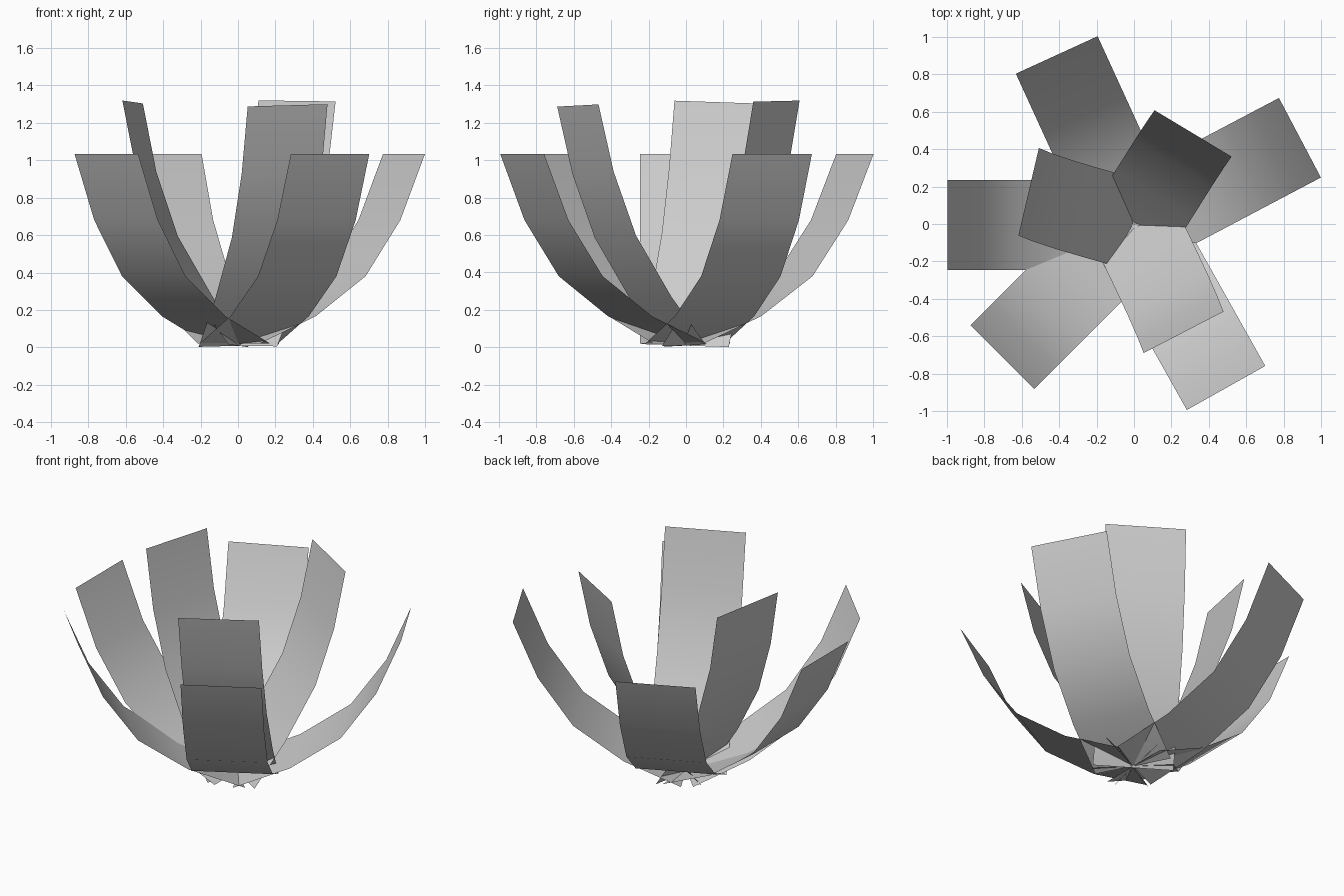
import bpy, bmesh
from math import radians
from mathutils import Matrix

if "Cube" in bpy.data.objects:
    bpy.data.objects.remove(bpy.data.objects["Cube"])

WIDTH = 0.48
CENTRE = (0.003, -0.005)

# Petal side profiles: (distance from centre, height above base)
OUTER = [(0, 0), (0.338, 0.146), (0.64, 0.36), (0.85, 0.66), (0.998, 1.012)]
INNER = [(0, 0), (0.195, 0.26), (0.395, 0.595), (0.515, 0.94), (0.591, 1.302)]


def petal(name, profile, base_z, azimuth, pitch=0, roll=0):
    """Curved single-sheet strip, leaning out from the centre along azimuth."""
    bm = bmesh.new()
    rows = [[bm.verts.new((r, s * WIDTH / 2, z)) for s in (-1, 1)] for r, z in profile]
    for a, b in zip(rows, rows[1:]):
        bm.faces.new((a[0], b[0], b[1], a[1])).smooth = True
    place = (Matrix.Translation((*CENTRE, base_z))
             @ Matrix.Rotation(radians(azimuth), 4, 'Z')
             @ Matrix.Rotation(radians(roll), 4, 'X')
             @ Matrix.Rotation(radians(-pitch), 4, 'Y'))
    bm.transform(place)
    mesh = bpy.data.meshes.new(name)
    bm.to_mesh(mesh)
    bm.free()
    bpy.context.collection.objects.link(bpy.data.objects.new(name, mesh))


# Outer ring of five wide-open petals
for i, az in enumerate((27.8, 114.6, 180, 225, 299.3), 1):
    petal(f"outer_petal_{i}", OUTER, 0.02, az)

# Inner ring of three upright petals, each slightly tilted
for i, (az, pitch, roll) in enumerate(((59, 0.5, 0.7), (166.8, 0, 1.9), (297.4, -1.7, 1.4)), 1):
    petal(f"inner_petal_{i}", INNER, 0.009, az, pitch, roll)
